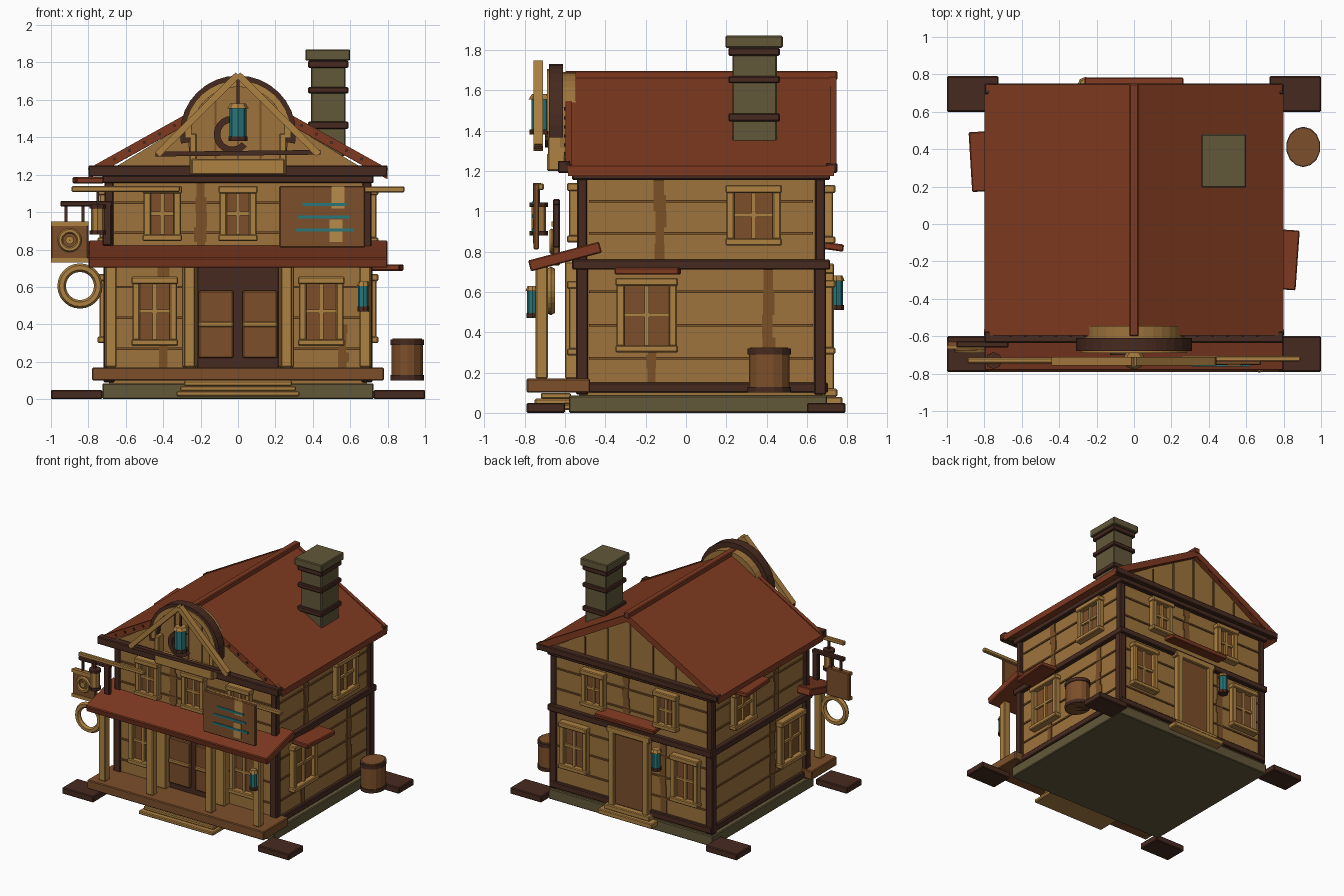
import bpy, bmesh, math, random
from mathutils import Matrix, Vector

if "Cube" in bpy.data.objects:
    bpy.data.objects.remove(bpy.data.objects["Cube"])
random.seed(4)

def mat(name, r, g, b):
    m = bpy.data.materials.new(name)
    m.diffuse_color = tuple((c / 255) ** 2.2 for c in (r, g, b)) + (1,)
    m.use_nodes = True
    m.node_tree.nodes["Principled BSDF"].inputs["Base Color"].default_value = m.diffuse_color
    return m

WALL = mat("tan_wall", 156, 115, 62)
TRIM = mat("light_trim", 172, 128, 68)
DARK = mat("dark_timber", 72, 46, 37)
ROOF = mat("red_roof", 126, 60, 37)
STONE = mat("grey_stone", 98, 88, 60)
TEAL = mat("teal_glass", 44, 118, 122)
WOOD = mat("brown_wood", 124, 80, 46)
STAIN = mat("wall_stain", 122, 82, 44)
PATCH = mat("pale_patch", 180, 138, 76)
I = Matrix.Identity(4)

def finish(name, bm, m, M=I):
    bm.transform(M)
    bmesh.ops.recalc_face_normals(bm, faces=bm.faces)
    me = bpy.data.meshes.new(name)
    bm.to_mesh(me)
    bm.free()
    me.materials.append(m)
    ob = bpy.data.objects.new(name, me)
    bpy.context.collection.objects.link(ob)
    return ob

def box(name, x0, x1, y0, y1, z0, z1, m, M=I, bev=0.006):
    bm = bmesh.new()
    s = (x1 - x0, y1 - y0, z1 - z0)
    bmesh.ops.create_cube(bm, size=1)
    bm.transform(Matrix.Translation(((x0 + x1) / 2, (y0 + y1) / 2, (z0 + z1) / 2)) @ Matrix.Diagonal((*s, 1)))
    if min(s) > 0.025 and bev:
        bmesh.ops.bevel(bm, geom=bm.edges[:], offset=bev, segments=1, affect='EDGES')
    return finish(name, bm, m, M)

def prism(name, pts, y0, y1, m, M=I):
    """Extrude an xz outline along y."""
    bm = bmesh.new()
    f = bm.faces.new([bm.verts.new((x, y0, z)) for x, z in pts])
    r = bmesh.ops.extrude_face_region(bm, geom=[f])
    bmesh.ops.translate(bm, verts=[v for v in r["geom"] if isinstance(v, bmesh.types.BMVert)], vec=(0, y1 - y0, 0))
    return finish(name, bm, m, M)

def arc(cx, cz, r, a0, a1, n):
    return [(cx + r * math.cos(math.radians(a0 + (a1 - a0) * i / n)),
             cz + r * math.sin(math.radians(a0 + (a1 - a0) * i / n))) for i in range(n + 1)]

def band(name, cx, cz, ri, ro, a0, a1, n, y0, y1, m):
    """Flat curved bar made of one outline."""
    return prism(name, arc(cx, cz, ro, a0, a1, n) + arc(cx, cz, ri, a1, a0, n), y0, y1, m)

def beam(name, a, b, w, y0, y1, m):
    """Straight bar between two xz points."""
    d = (Vector(b) - Vector(a)).normalized() * w / 2
    n = Vector((-d.y, d.x))
    return prism(name, [Vector(a) + n, Vector(b) + n, Vector(b) - n, Vector(a) - n], y0, y1, m)

def drum(name, c, r, z0, z1, m, n=12, sy=1.0, r2=None):
    bm = bmesh.new()
    bmesh.ops.create_cone(bm, cap_ends=True, segments=n, radius1=r, radius2=r if r2 is None else r2, depth=z1 - z0)
    return finish(name, bm, m, Matrix.Translation((c[0], c[1], (z0 + z1) / 2)) @ Matrix.Diagonal((1, sy, 1, 1)))

def ring(name, c, R, r, m):
    bpy.ops.mesh.primitive_torus_add(location=c, rotation=(math.pi / 2, 0, 0), major_radius=R, minor_radius=r,
                                     major_segments=24, minor_segments=6)
    o = bpy.context.object
    o.name = name
    o.data.materials.append(m)

# Wall frames: local x runs along the wall, local -y points outward
def face(x, y, deg):
    return Matrix.Translation((x, y, 0)) @ Matrix.Rotation(math.radians(deg), 4, 'Z')
FRONT, RIGHT, BACK, LEFT = face(0, -.53, 0), face(.69, 0, 90), face(0, .68, 180), face(-.69, 0, -90)

def window(M, u, w, z0, z1):
    h = w / 2
    box("window_pane", u - h + .03, u + h - .03, -.018, 0, z0 + .03, z1 - .03, WOOD, M)
    for s in (-1, 1):
        a = u + s * (h - .025)
        box("window_jamb", a - .02, a + .02, -.05, 0, z0 + .03, z1 - .03, TRIM, M)
    box("window_sill", u - h, u + h, -.06, 0, z0, z0 + .035, TRIM, M)
    box("window_lintel", u - h, u + h, -.06, 0, z1 - .04, z1, TRIM, M)
    box("window_mullion", u - .011, u + .011, -.035, 0, z0 + .03, z1 - .03, TRIM, M)
    box("window_bar", u - h + .03, u + h - .03, -.034, 0, (z0 + z1) / 2 - .01, (z0 + z1) / 2 + .01, TRIM, M)

def stain(M, u, z0, z1):
    n = 5
    for i in range(n):
        a, b = random.uniform(.018, .035), random.uniform(.018, .035)
        box("wall_stain", u - a, u + b, -.006, 0, z0 + (z1 - z0) * i / n, z0 + (z1 - z0) * (i + 1) / n, STAIN, M)

def lantern(x, y, z0, z1, r):
    drum("lantern_glass", (x, y), r * .85, z0 + .02, z1 - .02, TEAL, 8)
    drum("lantern_base", (x, y), r, z0, z0 + .025, DARK, 8)
    drum("lantern_cap", (x, y), r * 1.1, z1 - .025, z1, TRIM, 8, 1, r * .8)

# Foundation and corner pads
box("foundation", -.725, .725, -.58, .70, 0, .085, STONE)
for sx in (-1, 1):
    for y0, y1 in ((-.79, -.6), (.6, .79)):
        x0, x1 = sorted((sx * 1.0, sx * .725))
        box("corner_pad", x0, x1, y0, y1, 0, .05, DARK)

# Walls, corner posts and belts
box("house_walls", -.69, .69, -.53, .68, .08, 1.2, WALL, I, 0)
for x in (-.69, .69):
    for y in (-.515, .665):
        box("corner_post_lower", x - .03, x + .03, y - .03, y + .03, .09, .73, DARK)
        box("corner_post_upper", x - .025, x + .025, y - .025, y + .025, .73, 1.2, DARK)
for n, z0, z1, o in (("base_belt", .1, .15, .025), ("middle_belt", .71, .76, .035), ("top_belt", 1.155, 1.2, .035)):
    box(n, -.69 - o, .69 + o, -.53 - o, .68 + o, z0, z1, DARK)
# Plank seams and stains
for M, a, b in ((FRONT, -.66, .66), (BACK, -.66, .66), (RIGHT, -.48, .63), (LEFT, -.63, .48)):
    for z in (.27, .435, .6, .89, 1.05):
        box("plank_seam", a, b, -.009, 0, z - .006, z + .006, STAIN, M)
for M, u, z0, z1 in ((RIGHT, -.17, .15, .5), (RIGHT, -.13, .76, 1.16), (RIGHT, .41, .15, .71), (LEFT, .1, .15, .71),
                     (LEFT, .15, .76, 1.16), (BACK, .28, .15, .71), (BACK, -.05, .86, 1.16), (FRONT, -.4, .15, .71),
                     (FRONT, -.2, .76, 1.16), (FRONT, .56, .15, .4)):
    stain(M, u, z0, z1)

# Windows
for s in (-1, 1):
    window(FRONT, s * .445, .25, .285, .655)
    window(BACK, s * .49, .25, .29, .66)
    window(BACK, s * .32, .21, .84, 1.13)
for u in (-.405, 0, .405):
    window(FRONT, u, .21, .845, 1.14)
window(RIGHT, -.195, .31, .3, .67)
window(RIGHT, .335, .28, .83, 1.13)
window(LEFT, .3, .31, .3, .67)
window(LEFT, -.3, .28, .83, 1.13)

# Front double door
box("door_recess", -.22, .22, -.55, -.5, .15, .71, DARK)
for s in (-1, 1):
    x0, x1 = sorted((s * .025, s * .21))
    box("swing_door", x0, x1, -.575, -.54, .22, .58, WOOD)
    box("door_rail", x0, x1, -.585, -.55, .385, .415, TRIM)
# Back door, awning, steps
box("back_door", -.13, .13, -.03, 0, .12, .7, WOOD, BACK)
for s in (-1, 1):
    box("back_door_jamb", s * .15 - .025, s * .15 + .025, -.055, 0, .1, .72, TRIM, BACK)
box("back_door_head", -.19, .19, -.055, 0, .69, .74, TRIM, BACK)
box("back_step_upper", -.2, .2, .68, .75, .08, .12, TRIM)
box("back_step_lower", -.24, .24, .68, .775, .04, .08, TRIM)
box("back_awning", -.265, .265, -.06, .06, -.018, .018, ROOF,
    Matrix.Translation((0, .722, .825)) @ Matrix.Rotation(-.14, 4, 'X'))
# Side awnings
for sx, y, z in ((1, -.19, .703), (-1, .335, 1.17)):
    box("side_awning", -.075, .075, -.16, .16, -.017, .017, ROOF,
        Matrix.Translation((sx * .8, y, z)) @ Matrix.Rotation(-.07 if sx > 0 else .06, 4, 'Z'))

# Porch deck, steps, posts and roof
box("porch_deck", -.78, .78, -.79, -.475, .1, .17, WOOD)
for i, (w, y) in enumerate(((.33, -.785), (.31, -.75), (.29, -.72))):
    box("porch_step", -w, w, y, -.57, .015 + i * .028, .043 + i * .028, TRIM)
for x in (-.68, -.26, .26, .68):
    box("porch_post", x - .03, x + .03, -.745, -.685, .17, .73, TRIM)
for x in (-.26, .26):
    box("door_post", x - .04, x + .04, -.6, -.53, .17, .75, TRIM)
box("porch_roof", -.8, .8, -.182, .182, -.028, .028, ROOF,
    Matrix.Translation((0, -.6, .775)) @ Matrix.Rotation(.26, 4, 'X'))

# Main roof, gables, ridge and eave beams
for y0, y1 in ((-.56, -.5), (.64, .7)):
    prism("gable_wall", [(-.74, 1.19), (.74, 1.19), (0, 1.64)], y0, y1, WALL)
for x in (-.4, -.2, 0, .2, .4):
    box("gable_seam", x - .006, x + .006, .70, .708, 1.22, 1.62 - abs(x) * .6, STAIN)
for s in (-1, 1):
    prism("roof_slope", [(0, 1.675), (s * .8, 1.225), (s * .8, 1.175), (0, 1.62)], -.585, .735, ROOF)
    for y0, y1 in ((-.597, -.565), (.715, .745)):
        beam("rake_board", (s * .79, 1.21), (0, 1.65), .05, y0, y1, ROOF)
    for i in range(9):
        x = s * (.1 + i * .08)
        box("rake_peg", x - .008, x + .008, -.605, -.59, 1.645 - abs(x) * .56, 1.661 - abs(x) * .56, DARK)
box("ridge_beam", -.025, .025, -.6, .75, 1.65, 1.695, ROOF)
box("front_eave_beam", -.8, .8, -.635, -.575, 1.19, 1.25, DARK)
box("back_eave_beam", -.8, .8, .695, .75, 1.19, 1.24, DARK)

# Chimney
box("chimney_shaft", .39, .575, .23, .45, 1.3, 1.82, STONE)
for z0, z1 in ((1.445, 1.485), (1.635, 1.67), (1.77, 1.81)):
    box("chimney_band", .375, .59, .21, .465, z0, z1, DARK)
box("chimney_cap", .36, .6, .195, .48, 1.81, 1.87, STONE)

# Arched front dormer
prism("dormer_wall", [(-.25, 1.22), (.25, 1.22)] + arc(0, 1.42, .27, -10, 190, 18), -.625, -.545, WALL)
band("dormer_arch", 0, 1.42, .25, .31, -10, 190, 18, -.68, -.61, DARK)
band("dormer_arch_face", 0, 1.42, .25, .285, -5, 185, 18, -.69, -.67, TRIM)
for s in (-1, 1):
    box("dormer_leg", s * .24 - .02, s * .24 + .02, -.685, -.6, 1.2, 1.42, TRIM)
    beam("truss_rafter", (s * .43, 1.31), (0, 1.735), .035, -.757, -.71, TRIM)
for x in (-.12, 0, .12):
    box("dormer_seam", x - .005, x + .005, -.633, -.62, 1.25, 1.65, STAIN)
box("dormer_sill", -.25, .25, -.69, -.6, 1.2, 1.285, TRIM)
beam("truss_tie", (-.44, 1.31), (.44, 1.32), .025, -.75, -.715, DARK)
band("curved_hook", -.03, 1.415, .065, .1, 60, 320, 16, -.7, -.665, DARK)
box("lantern_rod", -.007, .007, -.73, -.716, 1.56, 1.72, DARK)
lantern(0, -.723, 1.38, 1.58, .052)

# Porch, back and hanging lanterns
lantern(.67, -.76, .47, .63, .032)
lantern(-.26, .745, .51, .68, .038)
drum("hanging_lamp_body", (-.75, -.73), .036, .9, 1.02, TRIM, 8)
for z in (.88, 1.02):
    drum("hanging_lamp_rim", (-.75, -.73), .045, z, z + .022, DARK, 8)
box("hanging_lamp_rod", -.757, -.743, -.737, -.723, 1.04, 1.12, DARK)

# Poles and painted signboard
box("left_pole", -.89, -.31, -.745, -.715, 1.108, 1.14, TRIM)
box("right_pole", .25, .89, -.735, -.705, 1.105, 1.138, TRIM)
box("signboard", .22, .68, -.755, -.728, .81, 1.14, WOOD)
for x0, x1, z0, z1 in ((.5, .57, 1.02, 1.14), (.49, .56, .84, .96)):
    box("signboard_patch", x0, x1, -.759, -.75, z0, z1, PATCH)
for x0, x1, z in ((.345, .58, 1.04), (.32, .6, .975), (.31, .62, .905)):
    box("signboard_stripe", x0, x1, -.763, -.755, z - .008, z + .008, TEAL)

# Hanging side sign with bracket and ring
box("sign_bracket_post", -.725, -.675, -.66, -.625, .82, 1.06, DARK)
box("sign_bracket_arm", -.95, -.67, -.66, -.625, 1.03, 1.06, DARK)
for x in (-.92, -.83):
    box("sign_hanger", x - .008, x + .008, -.65, -.634, .94, 1.04, DARK)
box("hanging_sign", -1, -.8, -.66, -.625, .73, .95, WOOD)
for z in (.73, .925):
    box("sign_edge", -1, -.8, -.668, -.65, z, z + .025, TRIM)
ring("sign_emblem", (-.9, -.665, .85), .05, .014, TRIM)
drum_c = band("sign_boss", -.9, .85, 0.001, .022, 0, 359, 10, -.675, -.65, TRIM)
ring("rope_ring", (-.845, -.67, .605), .098, .023, TRIM)

# Barrel
drum("barrel_body", (.905, .412), .086, .1, .32, WOOD, 14, 1.17)
for z in (.1, .29):
    drum("barrel_hoop", (.905, .412), .092, z, z + .028, DARK, 14, 1.17)
drum("barrel_lid", (.905, .412), .08, .31, .325, WOOD, 14, 1.17)
